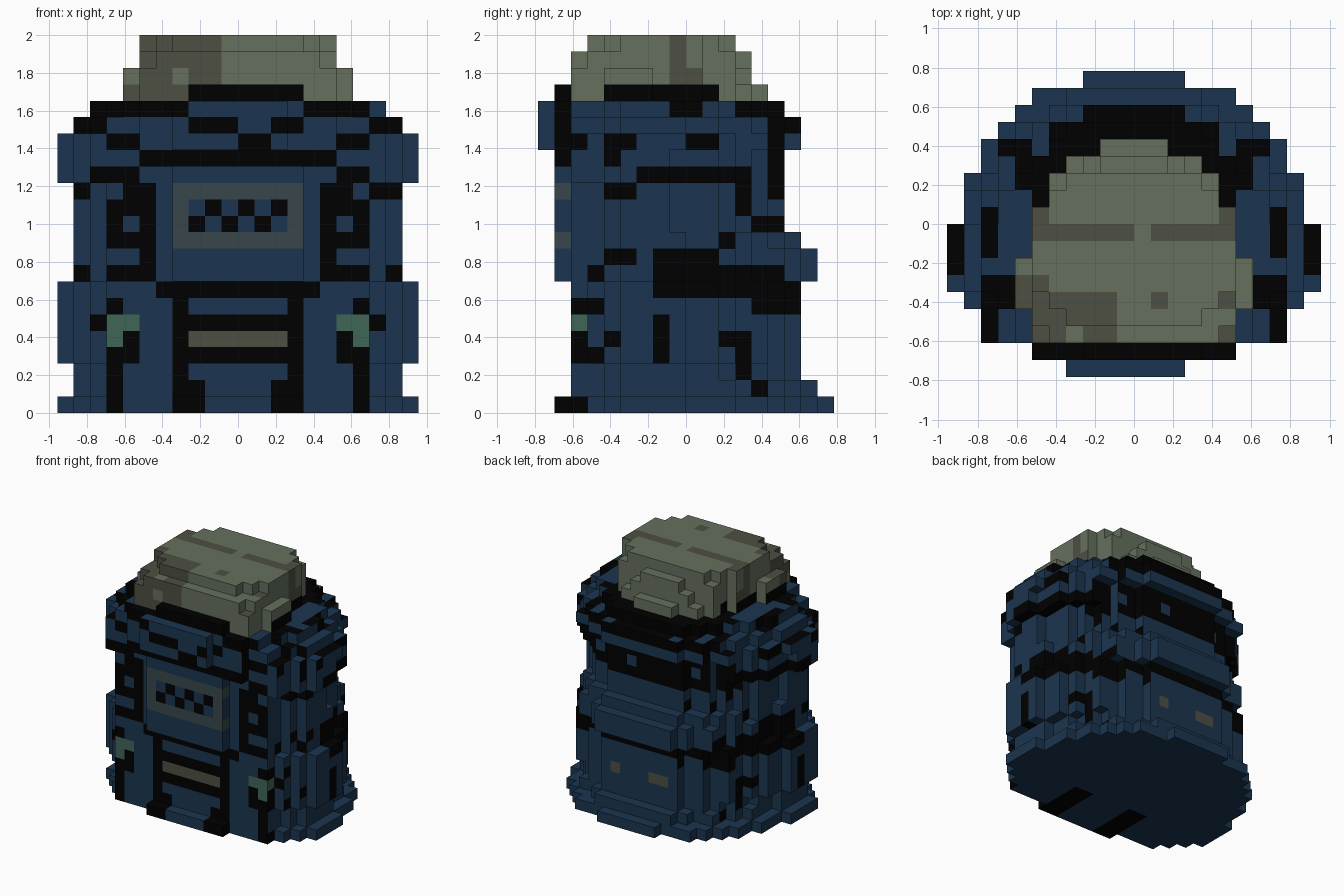
import bpy, bmesh, math

if "Cube" in bpy.data.objects:
    bpy.data.objects.remove(bpy.data.objects["Cube"], do_unlink=True)

U = 2 / 23  # block size

# Materials
COLOURS = {
    "navy": (0.0108, 0.036, 0.079), "black": (0.0, 0.0, 0.0),
    "olive": (0.132, 0.161, 0.112), "dark_olive": (0.075, 0.079, 0.056),
    "sea_green": (0.051, 0.133, 0.097), "slate": (0.040, 0.062, 0.070),
}
NAVY, BLACK, OLIVE, DARK, GREEN, SLATE = range(6)
MATS = []
for name, rgb in COLOURS.items():
    m = bpy.data.materials.new(name)
    m.diffuse_color = (*rgb, 1)
    m.use_nodes = True
    bsdf = m.node_tree.nodes["Principled BSDF"]
    bsdf.inputs["Base Color"].default_value = (*rgb, 1)
    bsdf.inputs["Roughness"].default_value = 0.9
    MATS.append(m)


def body_layer(k, width, back):
    """One layer of a plan that is chamfered in front and round behind."""
    cells, centre = set(), -2.3
    for j in range(-7, back):
        t = max(0, j + 0.5 - centre) / (back + 0.35 - centre)
        w = math.floor(width * math.sqrt(1 - t * t) + 0.2)
        w -= {-5: 1, -6: 2, -7: 2}.get(j, 0)
        if j == -7 and k < 8:
            w = 8
        if j == 8:
            w = 3
        cells |= {(i, j, k) for i in range(-w, w)}
    return cells


def rows(k, front, half_widths):
    """One layer given by its half widths from front to back."""
    return {(i, front + n, k) for n, w in enumerate(half_widths) for i in range(-w, w)}


def box(x0, x1, y0, y1, z0, z1):
    return {(i, j, k) for i in range(x0, x1) for j in range(y0, y1) for k in range(z0, z1)}


def stack(*layers):
    """Each entry is (first layer, end layer, half width, back)."""
    return set().union(*(body_layer(k, w, b) for a, e, w, b in layers for k in range(a, e)))


PARTS = {
    "base": stack((0, 1, 11, 9), (1, 2, 10, 8), (2, 3, 10, 7)) | box(-4, 4, -8, -7, 0, 1),
    "lower_body": stack((3, 8, 11, 7)),
    "waist": stack((8, 10, 10, 8), (10, 11, 10, 7)),
    "chest": stack((11, 14, 10, 6)),
    "shoulders": stack((14, 16, 11, 6), (16, 17, 11, 7), (17, 18, 10, 7), (18, 19, 9, 6)),
    "chest_panel": box(-4, 4, -8, -7, 8, 15),
    "upper_panel": box(-6, 6, -8, -7, 15, 19) | box(-4, 3, -9, -8, 16, 19),
    "collar": box(-3, 4, -8, -7, 19, 20),
    "head": rows(19, -7, (6, 6, 7, 7, 7, 6, 6, 6, 5, 5, 4, 2))
            | rows(20, -7, (6, 6, 7, 7, 7, 6, 6, 6, 5, 5, 3))
            | rows(21, -7, (5, 6, 6, 6, 6, 6, 6, 6, 5, 5, 2))
            | rows(22, -6, (4, 5, 6, 6, 6, 6, 6, 5, 4)),
}
SOLID = set().union(*PARTS.values())

# Paint rectangles (a0, a1, b0, b1); later groups cover earlier ones.
FRONT_MIRRORED = [  # distance from the middle, height
    (BLACK, [(0, 4, 0, 8), (0, 5, 7, 8), (6, 7, 3, 5), (7, 8, 0, 4), (7, 8, 6, 7),
             (8, 9, 5, 6), (5, 6, 8, 14), (6, 7, 8, 9), (7, 8, 8, 9), (9, 10, 8, 9),
             (6, 8, 10, 13), (6, 7, 13, 14), (9, 10, 13, 14), (6, 8, 14, 15),
             (0, 6, 15, 16), (6, 8, 16, 17), (8, 10, 17, 18), (4, 8, 18, 19)]),
    (NAVY, [(0, 2, 0, 2), (0, 3, 2, 3), (0, 3, 6, 7), (6, 7, 11, 12)]),
    (DARK, [(0, 3, 4, 5)]),
    (GREEN, [(7, 8, 4, 6), (6, 7, 5, 6)]),
    (SLATE, [(0, 4, 10, 14)]),
]
FRONT = [  # x, height
    (BLACK, [(0, 2, 16, 17), (-3, 0, 17, 18), (2, 4, 17, 18), (-9, -3, 18, 19),
             (8, 10, 13, 14), (-9, -8, 14, 15), (-3, 4, 19, 20)]),
    (NAVY, [(-3, 3, 11, 13)]),
    (BLACK, [(c, c + 1, 12, 13) for c in (-2, 0, 2)] + [(c, c + 1, 11, 12) for c in (-3, -1, 1)]),
]
SIDE = [  # y, height
    (BLACK, [(-8, -6, 0, 1), (4, 5, 1, 2), (3, 4, 2, 5), (2, 4, 4, 5), (-2, -1, 3, 6),
             (-5, -4, 4, 5), (-6, -5, 3, 4), (-7, -6, 3, 5), (-7, -5, 6, 7), (-6, -5, 8, 9),
             (-5, -3, 9, 10), (-2, 2, 9, 10), (-2, 5, 8, 9), (-2, 7, 7, 8), (4, 7, 6, 7)]),
    (BLACK, [(5, 6, 8, 9), (2, 3, 10, 11), (3, 4, 12, 15), (4, 6, 11, 12), (5, 6, 13, 15),
             (-3, 4, 14, 15), (-5, -3, 13, 14), (-5, -4, 15, 16), (-8, -7, 15, 16),
             (-8, -6, 16, 17), (-5, -3, 16, 17), (0, 2, 16, 17), (5, 6, 15, 17),
             (5, 7, 17, 18), (-8, -7, 17, 19), (-1, 1, 18, 19), (3, 6, 18, 19)]),
    (GREEN, [(-7, -6, 5, 6)]),
    (SLATE, [(-8, -7, 10, 11), (-8, -7, 13, 14)]),
]
BACK = [  # x, height
    (BLACK, [(-8, 8, 7, 8), (-8, -6, 6, 7), (6, 8, 6, 7), (-8, 8, 13, 16), (-7, 7, 17, 18),
             (-6, 6, 18, 19)]),
    (NAVY, [(1, 2, 14, 15), (5, 6, 14, 15), (-5, -4, 14, 15)]),
    (DARK, [(2, 3, 4, 5), (-3, -1, 4, 5)]),
]
TOP_MIRRORED = [  # distance from the middle, y
    (BLACK, [(10, 11, -3, 0), (8, 9, -2, 1), (8, 9, -7, -3), (7, 8, -5, -3), (5, 6, -7, -6),
             (6, 8, 4, 5), (6, 7, 2, 4), (0, 3, 4, 7), (3, 5, 3, 6), (5, 6, 1, 4),
             (0, 6, -8, -7)]),
]
HEAD_FRONT = [(DARK, [(-6, -1, 19, 23), (-7, -6, 19, 20)]), (OLIVE, [(-4, -3, 20, 21)])]
HEAD_SIDE = [(DARK, [(-1, 0, 20, 23), (0, 1, 20, 21)]), (BLACK, [(-5, 2, 19, 20)])]
HEAD_TOP = [(DARK, [(-5, 0, -1, 0), (1, 6, -1, 0), (-6, -5, -1, 1), (5, 6, 0, 1),
                    (-7, -5, -4, -3), (-7, -1, -5, -4), (-6, -1, -7, -5),
                    (1, 2, -5, -4), (5, 6, -5, -4), (5, 6, -7, -6)]),
            (OLIVE, [(-4, -3, -7, -6)])]


def paint(groups, a, b, colour):
    for c, rects in groups:
        if any(a0 <= a < a1 and b0 <= b < b1 for a0, a1, b0, b1 in rects):
            colour = c
    return colour


def head_colour(cell, d):
    i, j, k = cell
    if d[1] < 0:
        return paint(HEAD_FRONT, i, k, OLIVE)
    if d[0]:
        corner = DARK if i < 0 and j < -4 and k > 19 else OLIVE
        return paint(HEAD_SIDE, j, k, corner)
    return paint(HEAD_TOP, i, j, OLIVE) if d[2] > 0 else OLIVE


def body_colour(cell, d):
    i, j, k = cell
    m = i if i >= 0 else -1 - i
    if d[2] > 0 and k >= 14:
        return paint(TOP_MIRRORED, m, j, NAVY)
    if d[2] < 0 and k == 0:
        return BLACK if j < -3 and 2 <= m < 4 else NAVY
    # Ledges take the colour of the wall they belong to
    if d[1] < 0 or (d[2] and j < -5):
        return paint(FRONT, i, k, paint(FRONT_MIRRORED, m, k, NAVY))
    if m < 8 and (d[1] > 0 or (d[2] and j >= 4)):
        return paint(BACK, i, k, NAVY)
    return paint(SIDE, j, k, NAVY)


# Corner offsets of the six block sides, wound outwards
SIDES = {
    (1, 0, 0): ((1, 0, 0), (1, 1, 0), (1, 1, 1), (1, 0, 1)),
    (-1, 0, 0): ((0, 0, 0), (0, 0, 1), (0, 1, 1), (0, 1, 0)),
    (0, 1, 0): ((0, 1, 0), (0, 1, 1), (1, 1, 1), (1, 1, 0)),
    (0, -1, 0): ((0, 0, 0), (1, 0, 0), (1, 0, 1), (0, 0, 1)),
    (0, 0, 1): ((0, 0, 1), (1, 0, 1), (1, 1, 1), (0, 1, 1)),
    (0, 0, -1): ((0, 0, 0), (0, 1, 0), (1, 1, 0), (1, 0, 0)),
}


def build(part, cells):
    """Skin the exposed sides of a part's blocks."""
    bm, verts = bmesh.new(), {}
    for cell in sorted(cells):
        for d, corners in SIDES.items():
            if tuple(c + s for c, s in zip(cell, d)) in SOLID:
                continue
            loop = []
            for corner in corners:
                p = tuple(c + o for c, o in zip(cell, corner))
                if p not in verts:
                    verts[p] = bm.verts.new([c * U for c in p])
                loop.append(verts[p])
            if part == "collar":
                colour = BLACK
            else:
                colour = head_colour(cell, d) if part == "head" else body_colour(cell, d)
            bm.faces.new(loop).material_index = colour
    mesh = bpy.data.meshes.new(part)
    bm.to_mesh(mesh)
    bm.free()
    for m in MATS:
        mesh.materials.append(m)
    bpy.context.collection.objects.link(bpy.data.objects.new(part, mesh))


for part, cells in PARTS.items():
    build(part, cells)
